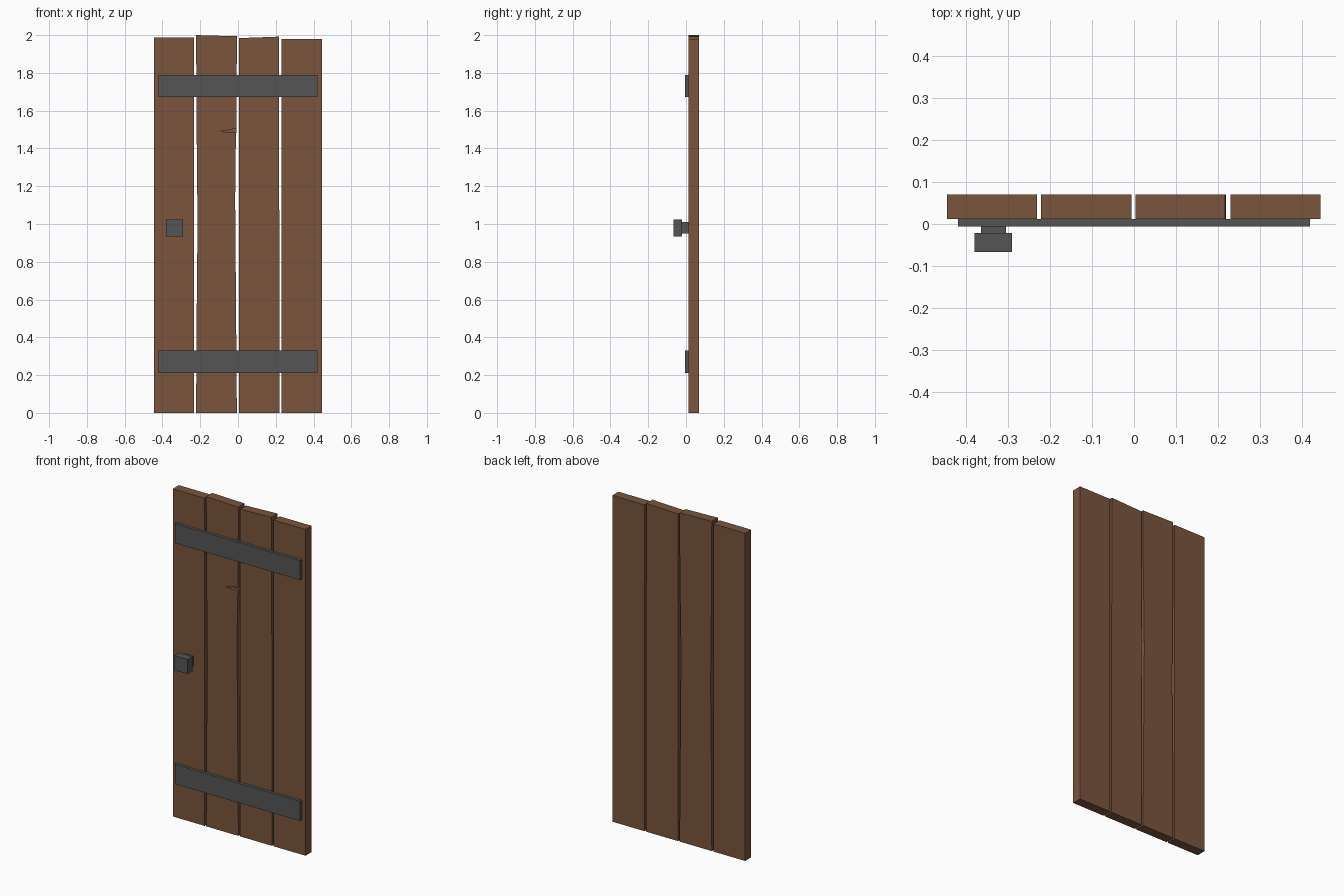
import bpy, bmesh

if "Cube" in bpy.data.objects:
    bpy.data.objects.remove(bpy.data.objects["Cube"])


def material(name, rgb):
    m = bpy.data.materials.new(name)
    m.diffuse_color = (*rgb, 1)
    m.use_nodes = True
    m.node_tree.nodes["Principled BSDF"].inputs["Base Color"].default_value = m.diffuse_color
    return m


WOOD = material("brown wood", (0.195, 0.09, 0.048))
IRON = material("dark iron", (0.09, 0.09, 0.09))


def prism(name, outline, y0, y1, mat):
    """Extrude an (x, z) outline from y0 (front) to y1 (back)."""
    bm = bmesh.new()
    face = bm.faces.new([bm.verts.new((x, y0, z)) for x, z in outline])
    ext = bmesh.ops.extrude_face_region(bm, geom=[face])
    for v in ext["geom"]:
        if isinstance(v, bmesh.types.BMVert):
            v.co.y = y1
    bmesh.ops.recalc_face_normals(bm, faces=bm.faces)
    me = bpy.data.meshes.new(name)
    bm.to_mesh(me)
    bm.free()
    me.materials.append(mat)
    ob = bpy.data.objects.new(name, me)
    bpy.context.collection.objects.link(ob)
    return ob


def box(name, x0, x1, y0, y1, z0, z1, mat):
    return prism(name, [(x0, z0), (x1, z0), (x1, z1), (x0, z1)], y0, y1, mat)


FRONT, BACK = 0.012, 0.07

# Planks with uneven tops; the second one has worn edges
planks = {
    "plank_1": [(-0.446, 0), (-0.232, 0), (-0.232, 1.987), (-0.446, 1.987)],
    "plank_2": [(-0.222, 0), (-0.006, 0), (-0.010, 0.51), (-0.015, 1.13),
                (-0.012, 1.40), (-0.008, 1.52), (-0.006, 1.994),
                (-0.222, 2.0), (-0.218, 1.36), (-0.214, 1.0), (-0.218, 0.64)],
    "plank_3": [(0.004, 0), (0.220, 0), (0.217, 1.992), (0.004, 1.984)],
    "plank_4": [(0.230, 0), (0.445, 0), (0.445, 1.979), (0.230, 1.979)],
}
boards = {n: prism(n, o, FRONT, BACK, WOOD) for n, o in planks.items()}

# Split notch in the face of the second plank
cutter = prism("split_cutter", [(-0.098, 1.489), (0.002, 1.486), (0.002, 1.508)],
               FRONT - 0.02, FRONT + 0.02, WOOD)
cutter.hide_render = True
cutter.hide_viewport = True
cut = boards["plank_2"].modifiers.new("split", "BOOLEAN")
cut.object = cutter
cut.operation = "DIFFERENCE"
cut.solver = "EXACT"

# Iron straps
for name, z0, z1 in (("lower_strap", 0.211, 0.33), ("upper_strap", 1.672, 1.79)):
    box(name, -0.42, 0.42, -0.006, FRONT, z0, z1, IRON)

# Door knob and its stem
box("knob_stem", -0.365, -0.306, -0.022, FRONT, 0.95, 1.01, IRON)
box("knob", -0.381, -0.291, -0.067, -0.022, 0.935, 1.024, IRON)
